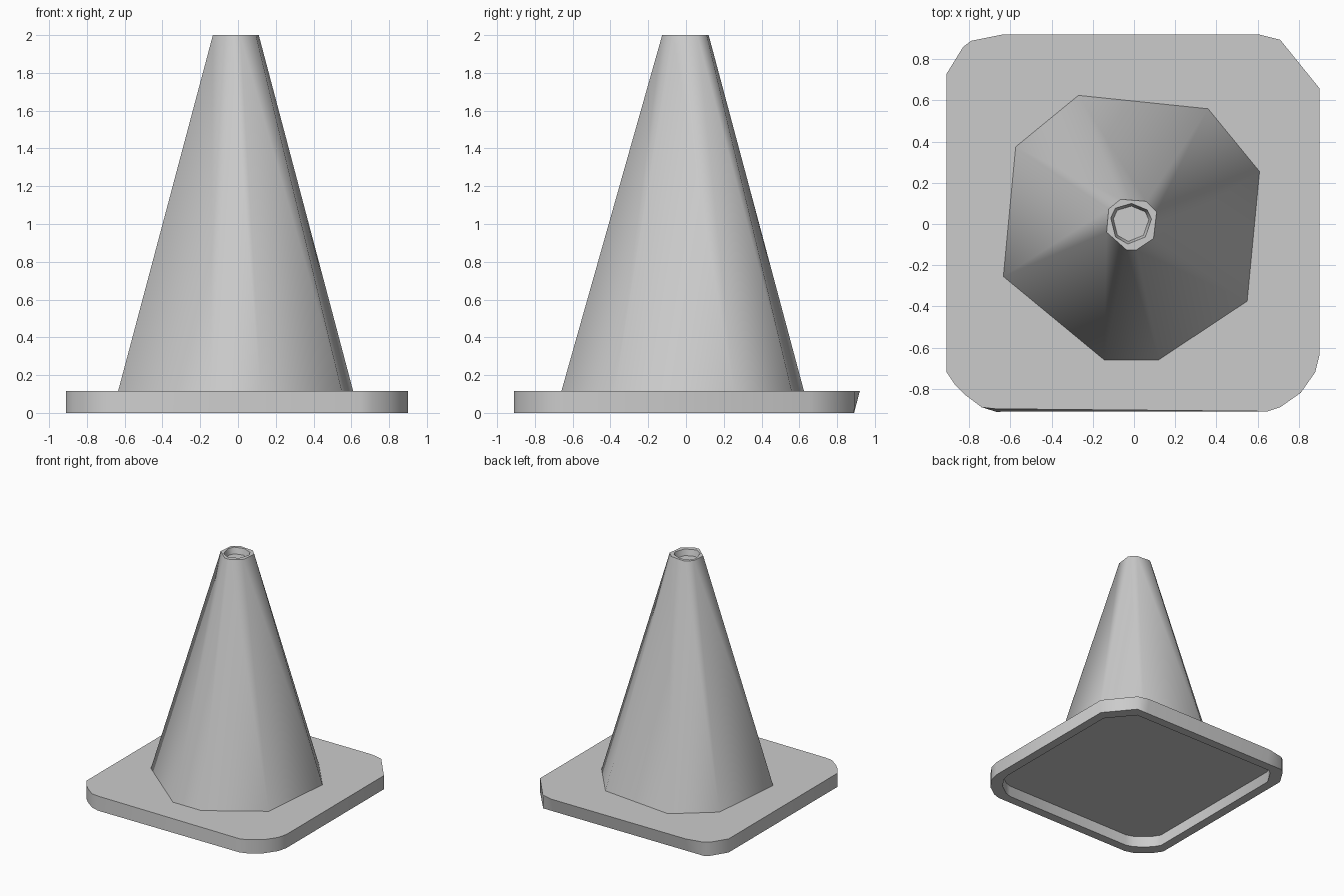
import bpy, bmesh, math

if "Cube" in bpy.data.objects:
    bpy.data.objects.remove(bpy.data.objects["Cube"])


def loft(name, rings):
    """Skin matching rings of (points, z), closing the first and last ring."""
    bm = bmesh.new()
    loops = [[bm.verts.new((x, y, z)) for x, y in pts] for pts, z in rings]
    for a, b in zip(loops, loops[1:]):
        n = len(a)
        for i in range(n):
            j = (i + 1) % n
            bm.faces.new((a[i], a[j], b[j], b[i]))
    bm.faces.new(loops[0])
    bm.faces.new(loops[-1])
    bmesh.ops.recalc_face_normals(bm, faces=bm.faces)
    mesh = bpy.data.meshes.new(name)
    bm.to_mesh(mesh)
    bm.free()
    obj = bpy.data.objects.new(name, mesh)
    bpy.context.collection.objects.link(obj)
    bpy.ops.object.select_all(action='DESELECT')
    obj.select_set(True)
    bpy.context.view_layer.objects.active = obj
    bpy.ops.object.shade_smooth_by_angle(angle=math.radians(62))
    return obj


def scaled(pts, s):
    return [(x * s, y * s) for x, y in pts]


# Rounded square foot, hollowed from below, with a slightly undercut back edge
foot_top = [(-0.91, 0.73), (-0.83, 0.86), (-0.79, 0.89), (-0.64, 0.92),
            (0.61, 0.92), (0.71, 0.895), (0.90, 0.66), (0.90, -0.64),
            (0.88, -0.72), (0.81, -0.82), (0.71, -0.89), (0.65, -0.91),
            (-0.67, -0.898), (-0.74, -0.89), (-0.82, -0.83), (-0.87, -0.78),
            (-0.91, -0.72)]
foot_bottom = [(x, min(y, 0.89)) for x, y in foot_top]
foot_bottom[12] = (-0.67, -0.912)
recess = scaled(foot_bottom, 0.915)
loft("foot_plate", [(recess, 0.095), (recess, 0.0), (foot_bottom, 0.0),
                    (foot_top, 0.115)])

# Irregular eight-sided cone with a shallow hole in the tip
cone_bottom = [(-0.27, 0.625), (0.36, 0.56), (0.61, 0.255), (0.55, -0.375),
               (0.12, -0.66), (-0.145, -0.66), (-0.635, -0.255), (-0.575, 0.375)]
cone_top = [(-0.065, 0.12), (0.06, 0.11), (0.11, 0.06), (0.095, -0.07),
            (0.012, -0.126), (-0.036, -0.126), (-0.133, -0.04), (-0.123, 0.073)]
hole = [(-0.012, 0.10), (0.065, 0.068), (0.085, 0.024), (0.055, -0.063),
        (-0.03, -0.097), (-0.09, -0.063), (-0.113, 0.03), (-0.09, 0.077)]
hole_floor = [(x * 0.87 - 0.002, y * 0.87) for x, y in hole]
loft("cone_body", [(cone_bottom, 0.114), (cone_top, 2.0), (hole, 2.0),
                   (hole_floor, 1.95)])
